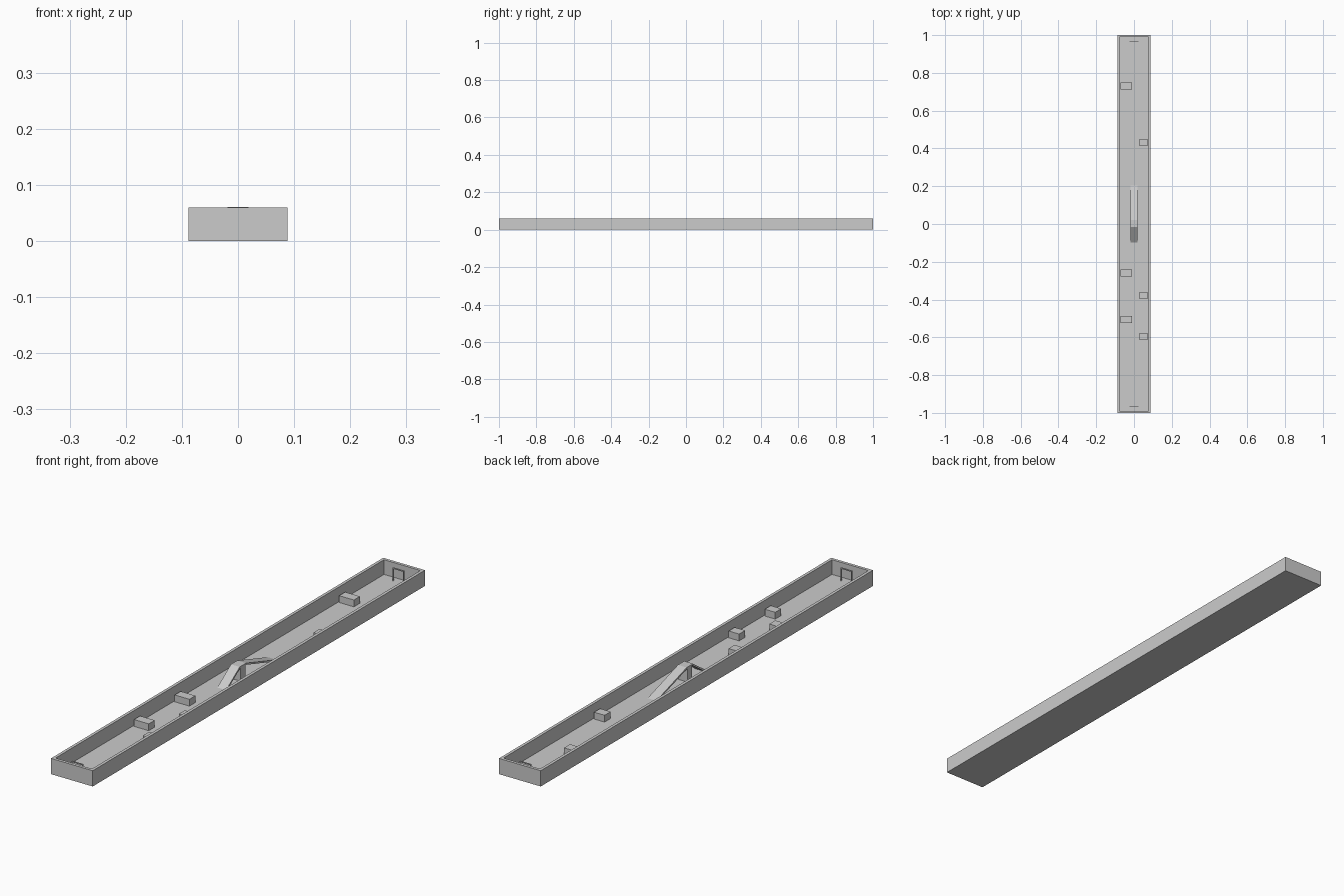
import bpy, bmesh

if "Cube" in bpy.data.objects:
    bpy.data.objects.remove(bpy.data.objects["Cube"])

FLOOR = 0.004  # floor thickness


def box(name, x0, x1, y0, y1, z0, z1):
    me = bpy.data.meshes.new(name)
    bm = bmesh.new()
    bmesh.ops.create_cube(bm, size=1)
    for v in bm.verts:
        v.co = (x1 if v.co.x > 0 else x0,
                y1 if v.co.y > 0 else y0,
                z1 if v.co.z > 0 else z0)
    bm.to_mesh(me)
    bm.free()
    ob = bpy.data.objects.new(name, me)
    bpy.context.collection.objects.link(ob)
    return ob


def extrude_yz(name, profile, x0, x1):
    """Closed y-z outline extruded along x."""
    me = bpy.data.meshes.new(name)
    bm = bmesh.new()
    face = bm.faces.new([bm.verts.new((x0, y, z)) for y, z in profile])
    ext = bmesh.ops.extrude_face_region(bm, geom=[face])
    for v in ext["geom"]:
        if isinstance(v, bmesh.types.BMVert):
            v.co.x = x1
    bmesh.ops.recalc_face_normals(bm, faces=bm.faces)
    bm.to_mesh(me)
    bm.free()
    ob = bpy.data.objects.new(name, me)
    bpy.context.collection.objects.link(ob)
    return ob


def tray():
    # Solid slab whose top face is inset and pushed down to the floor
    ob = box("tray", -0.088, 0.088, -1, 1, 0, 0.06)
    bm = bmesh.new()
    bm.from_mesh(ob.data)
    bm.normal_update()
    top = max(bm.faces, key=lambda f: f.calc_center_median().z)
    bmesh.ops.inset_region(bm, faces=[top], thickness=0.016)
    ext = bmesh.ops.extrude_face_region(bm, geom=[top])
    for v in ext["geom"]:
        if isinstance(v, bmesh.types.BMVert):
            v.co.z = FLOOR
    if top.is_valid:
        bmesh.ops.delete(bm, geom=[top], context="FACES")
    bmesh.ops.recalc_face_normals(bm, faces=bm.faces)
    bm.to_mesh(ob.data)
    bm.free()


tray()

# Obstacle blocks along both long walls
for i, y in enumerate((0.73, -0.26, -0.505)):
    box(f"left_block_{i}", -0.072, -0.010, y - 0.018, y + 0.018, FLOOR, 0.03)
for i, y in enumerate((0.432, -0.378, -0.595)):
    box(f"right_block_{i}", 0.028, 0.072, y - 0.018, y + 0.018, FLOOR, 0.03)

# Bent ramp slab: steep front, flat crest, long back slope
extrude_yz("ramp", [(-0.098, FLOOR), (-0.016, 0.061), (0.022, 0.061), (0.205, FLOOR),
                    (0.185, FLOOR), (0.020, 0.055), (-0.013, 0.055), (-0.087, FLOOR)],
           -0.0185, 0.0185)
# Support under the crest
box("ramp_support", -0.0185, 0.0185, -0.010, 0.018, FLOOR, 0.056)

# Gate frames at both ends
for s, end in ((-1, "front"), (1, "back")):
    y0, y1 = sorted((s * 0.963, s * 0.967))
    for side, x in (("left", -0.022), ("right", 0.022)):
        box(f"{end}_gate_{side}_post", x - 0.002, x + 0.002, y0, y1, FLOOR, 0.054)
    box(f"{end}_gate_bar", -0.020, 0.020, y0, y1, 0.050, 0.054)
